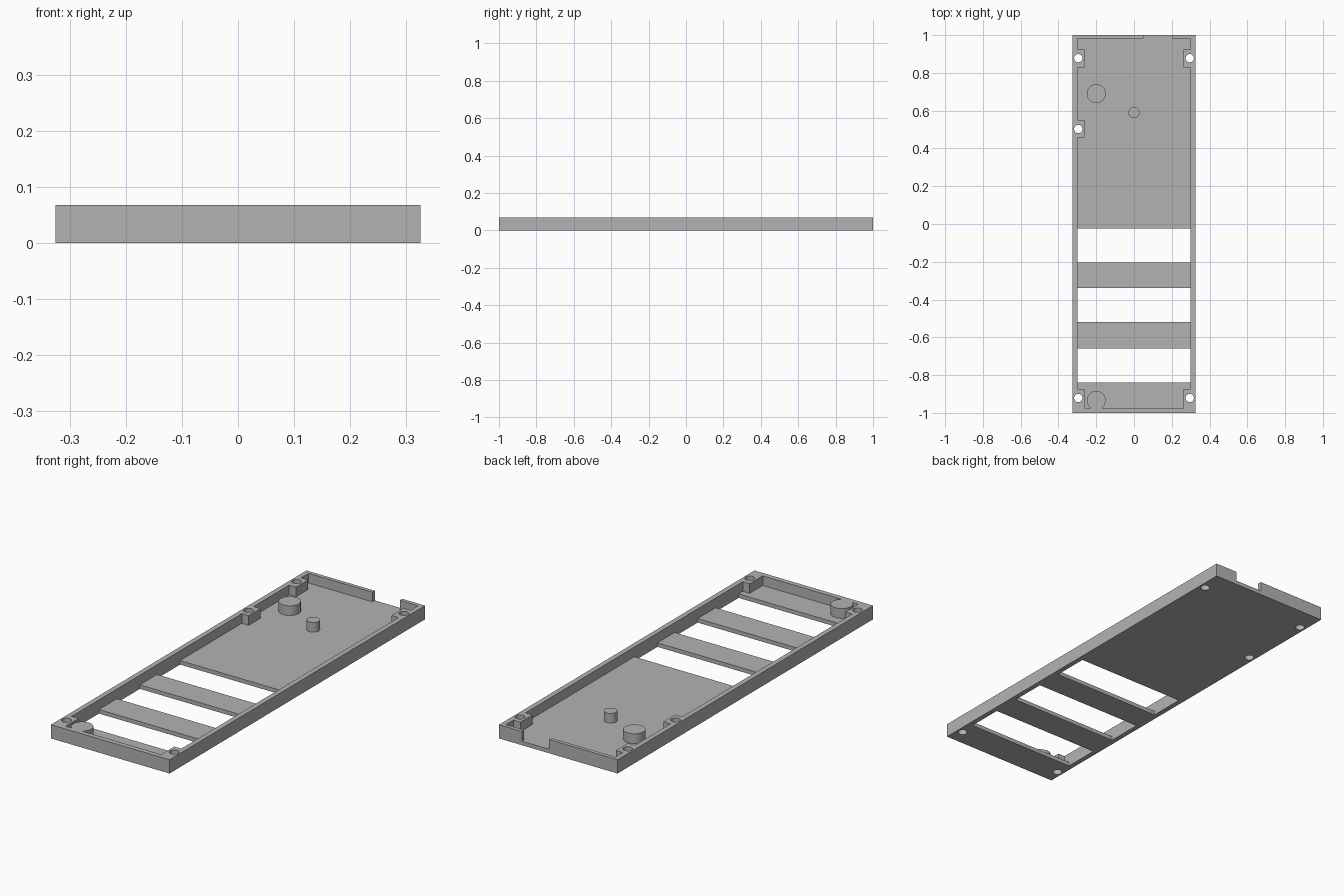
import bpy

if "Cube" in bpy.data.objects:
    bpy.data.objects.remove(bpy.data.objects["Cube"], do_unlink=True)

HEIGHT, FLOOR = 0.068, 0.02
HALF_X, INNER_X = 0.325, 0.30

grey = bpy.data.materials.new("plain grey")
grey.use_nodes = True
grey.diffuse_color = (0.45, 0.45, 0.45, 1)
grey.node_tree.nodes["Principled BSDF"].inputs["Base Color"].default_value = grey.diffuse_color


def box(name, x0, x1, y0, y1, z0, z1):
    bpy.ops.mesh.primitive_cube_add(size=1, location=((x0 + x1) / 2, (y0 + y1) / 2, (z0 + z1) / 2))
    ob = bpy.context.object
    ob.name = name
    ob.scale = (x1 - x0, y1 - y0, z1 - z0)
    bpy.ops.object.transform_apply(location=True, rotation=False, scale=True)
    return ob


def cylinder(name, x, y, radius, z0, z1):
    bpy.ops.mesh.primitive_cylinder_add(vertices=40, radius=radius, depth=z1 - z0,
                                        location=(x, y, (z0 + z1) / 2))
    ob = bpy.context.object
    ob.name = name
    return ob


def combine(target, tool, operation):
    mod = target.modifiers.new(tool.name, 'BOOLEAN')
    mod.operation = operation
    mod.solver = 'EXACT'
    mod.object = tool
    bpy.context.view_layer.objects.active = target
    bpy.ops.object.modifier_apply(modifier=mod.name)
    bpy.data.objects.remove(tool, do_unlink=True)


# Shallow tray with a hollow inside
tray = box("tray", -HALF_X, HALF_X, -1, 1, 0, HEIGHT)
combine(tray, box("cavity", -INNER_X, INNER_X, -0.975, 0.981, FLOOR, 0.2), 'DIFFERENCE')

# Three wide openings through the floor
for y0, y1 in ((-0.205, -0.025), (-0.52, -0.34), (-0.84, -0.66)):
    combine(tray, box("slot", -INNER_X, INNER_X, y0, y1, -0.1, 0.05), 'DIFFERENCE')

# Gap in the back wall
combine(tray, box("back_notch", 0.05, 0.20, 0.95, 1.1, FLOOR, 0.2), 'DIFFERENCE')

# Screw blocks along the side walls: side, y range
blocks = [(-1, 0.828, 0.923), (1, 0.828, 0.923), (-1, 0.458, 0.55),
          (-1, -0.985, -0.873), (1, -0.985, -0.873)]
for side, y0, y1 in blocks:
    x0, x1 = sorted((side * 0.262, side * 0.312))
    combine(tray, box("screw_block", x0, x1, y0, y1, 0.01, HEIGHT), 'UNION')

# Round posts standing on the floor
for x, y, radius in ((-0.2, 0.69, 0.05), (0, 0.59, 0.03), (-0.2, -0.934, 0.05)):
    combine(tray, cylinder("post", x, y, radius, 0.01, HEIGHT), 'UNION')

# Screw holes through blocks and floor
for side, y in ((-1, 0.878), (1, 0.878), (-1, 0.503), (-1, -0.921), (1, -0.921)):
    combine(tray, cylinder("screw_hole", side * 0.295, y, 0.022, -0.1, 0.2), 'DIFFERENCE')

# Finish: one colour, round parts smooth and edges sharp
tray.data.materials.clear()
tray.data.materials.append(grey)
bpy.ops.object.select_all(action='DESELECT')
tray.select_set(True)
bpy.context.view_layer.objects.active = tray
bpy.ops.object.shade_smooth_by_angle()
